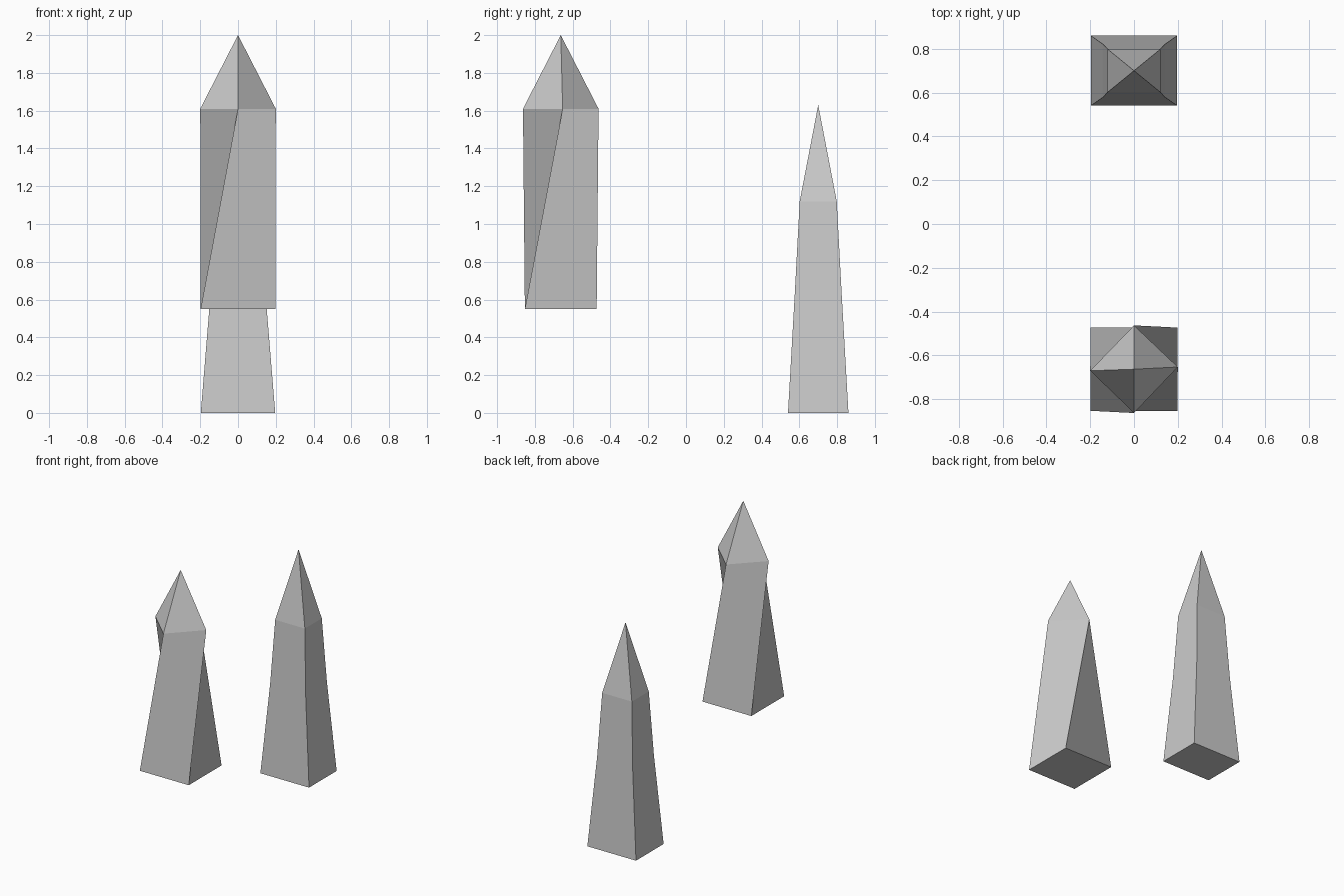
import bpy
import bmesh

if "Cube" in bpy.data.objects:
    bpy.data.objects.remove(bpy.data.objects["Cube"])


def spire(name, rings, tip):
    """Loft four-sided rings upward, cap the bottom and close to a point."""
    bm = bmesh.new()
    loops = [[bm.verts.new(p) for p in ring] for ring in rings]
    apex = bm.verts.new(tip)
    bm.faces.new(loops[0][::-1])
    for lo, hi in zip(loops, loops[1:]):
        for i in range(4):
            j = (i + 1) % 4
            bm.faces.new((lo[i], lo[j], hi[j], hi[i]))
    for i in range(4):
        bm.faces.new((loops[-1][i], loops[-1][(i + 1) % 4], apex))
    mesh = bpy.data.meshes.new(name)
    bm.to_mesh(mesh)
    bm.free()
    obj = bpy.data.objects.new(name, mesh)
    bpy.context.collection.objects.link(obj)
    return obj


def rect(hx, hy, cy, z):
    return [(-hx, cy - hy, z), (hx, cy - hy, z), (hx, cy + hy, z), (-hx, cy + hy, z)]


# Straight spire: tapering rectangular shaft standing on the ground
spire("straight_spike",
      [rect(0.197, 0.16, 0.70, 0), rect(0.144, 0.123, 0.70, 0.65), rect(0.12, 0.098, 0.70, 1.12)],
      (0, 0.70, 1.63))

# Twisted spire: square base, top ring turned an eighth of a turn
diamond = [(0, -0.863, 1.61), (0.2, -0.653, 1.61), (0, -0.463, 1.61), (-0.2, -0.67, 1.61)]
spire("twisted_spike", [rect(0.198, 0.19, -0.663, 0.55), diamond], (0, -0.663, 2.0))
